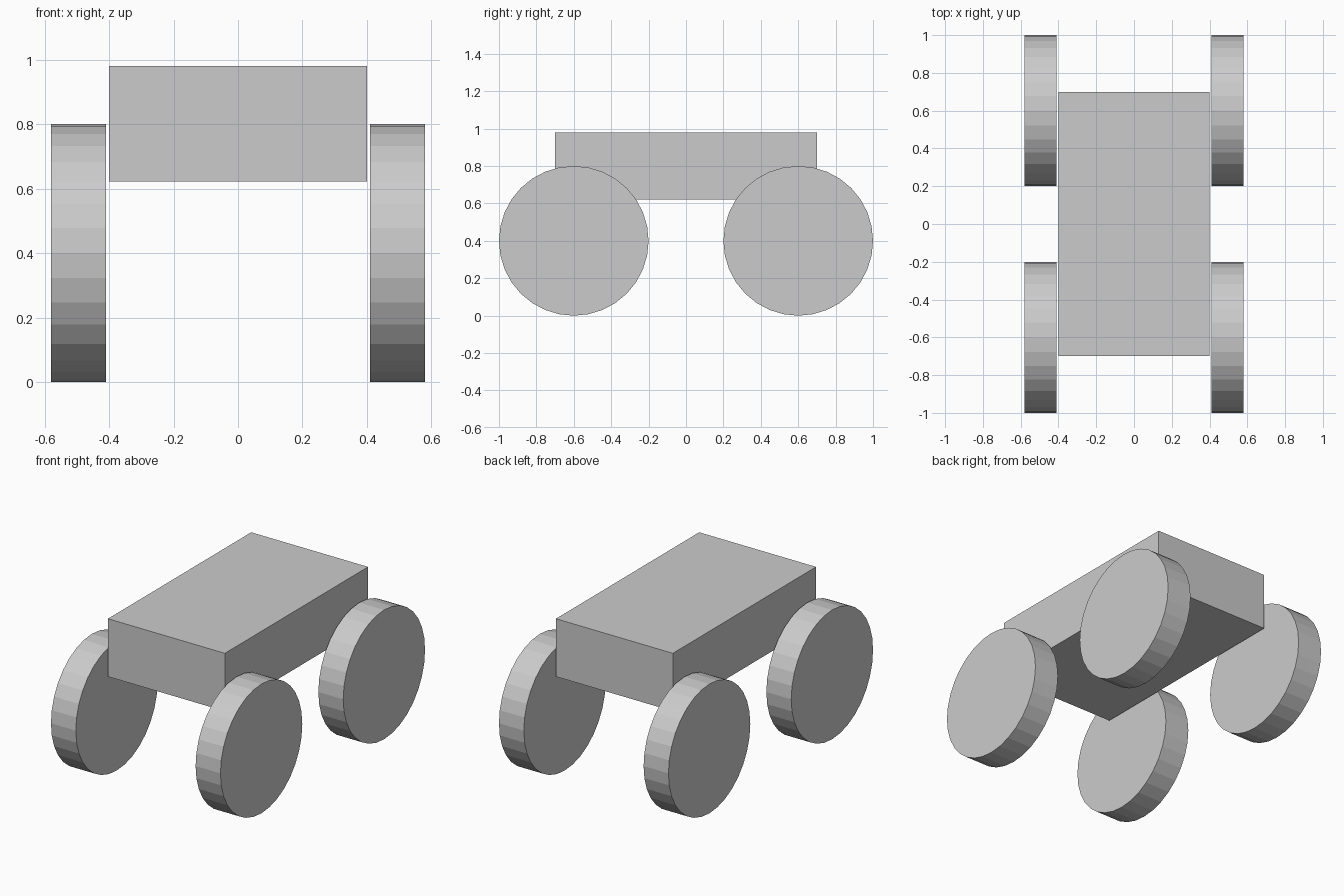
import bpy
from math import pi

if "Cube" in bpy.data.objects:
    bpy.data.objects.remove(bpy.data.objects["Cube"])

WHEEL_RADIUS = 0.4
WHEEL_WIDTH = 0.17

# Box body
bpy.ops.mesh.primitive_cube_add(size=1, location=(0, 0, 0.801))
body = bpy.context.object
body.name = "body"
body.scale = (0.8, 1.4, 0.358)
bpy.ops.object.transform_apply(location=False, rotation=False, scale=True)

# Four flat-shaded wheels, axles along x
for x, side in ((-0.495, "left"), (0.495, "right")):
    for y, end in ((-0.6, "front"), (0.6, "back")):
        bpy.ops.mesh.primitive_cylinder_add(
            vertices=32, radius=WHEEL_RADIUS, depth=WHEEL_WIDTH,
            location=(x, y, WHEEL_RADIUS), rotation=(0, pi / 2, 0))
        bpy.context.object.name = f"{end}_{side}_wheel"
